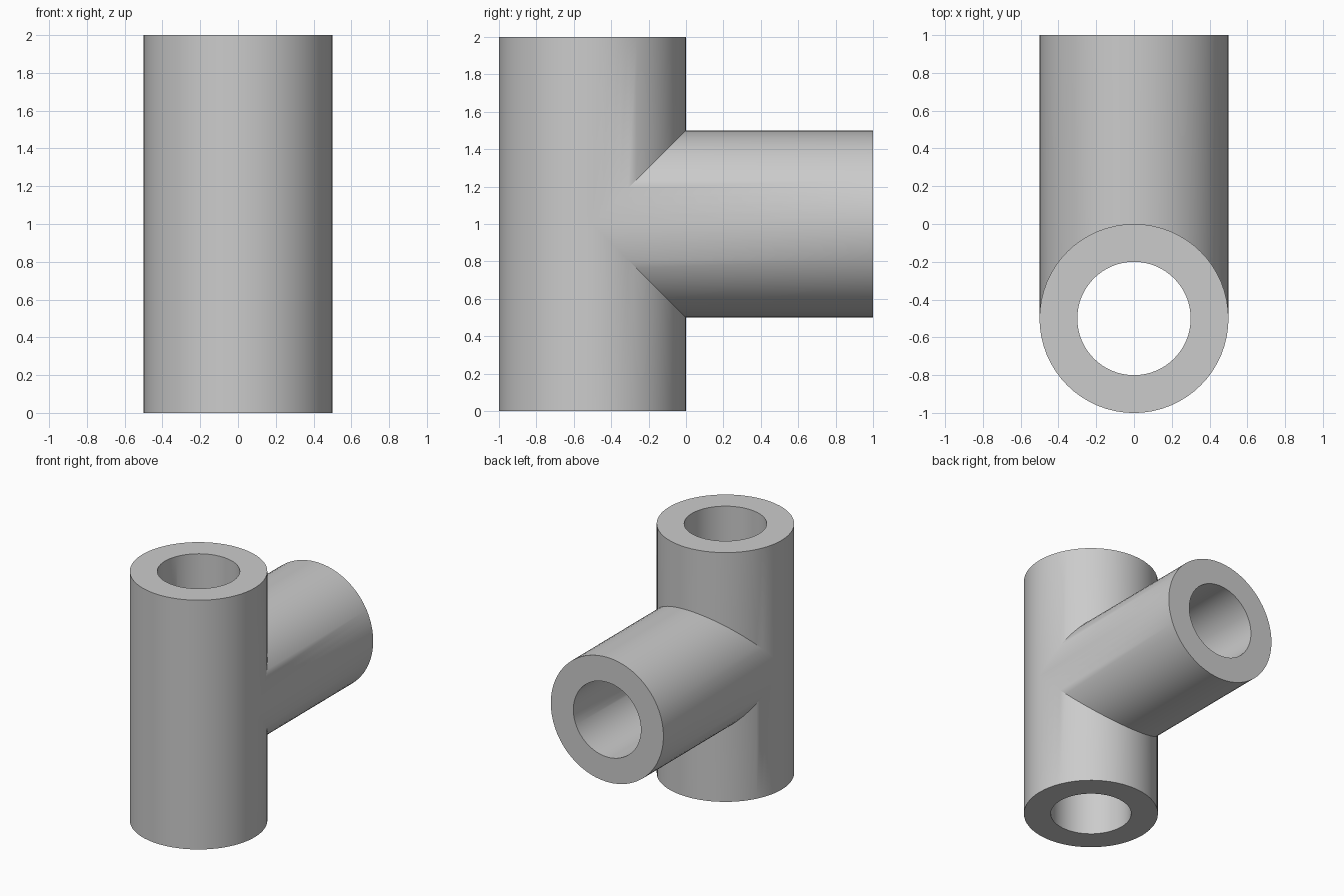
import bpy, bmesh, math

cube = bpy.data.objects.get("Cube")
if cube:
    bpy.data.objects.remove(cube, do_unlink=True)

OUTER, INNER = 0.5, 0.3
AXIS_Y, BRANCH_Z = -0.5, 1.0
HEIGHT, BRANCH_END = 2.0, 1.0
SEGMENTS = 64

grey = bpy.data.materials.new("plain grey")
grey.use_nodes = True
colour = (0.6, 0.6, 0.6, 1)
grey.diffuse_color = colour
grey.node_tree.nodes["Principled BSDF"].inputs["Base Color"].default_value = colour

bm = bmesh.new()


def bridge(ring_a, ring_b):
    """Join two equal closed rings with quads."""
    for i in range(SEGMENTS):
        j = (i + 1) % SEGMENTS
        bm.faces.new((ring_a[i], ring_a[j], ring_b[j], ring_b[i]))


def wall(radius):
    """Tee-shaped tube wall, mitred where branch meets run; returns its open rims."""
    angles = [math.tau * i / SEGMENTS for i in range(SEGMENTS)]
    points = [(radius * math.cos(a), radius * math.sin(a)) for a in angles]

    def run_ring(z_at):
        return [bm.verts.new((c, AXIS_Y + s, z_at(max(0, s)))) for c, s in points]

    def branch_ring(y_at):
        return [bm.verts.new((c, y_at(abs(s)), BRANCH_Z + s)) for c, s in points]

    bottom = run_ring(lambda d: 0)
    top = run_ring(lambda d: HEIGHT)
    end = branch_ring(lambda d: BRANCH_END)
    bridge(bottom, run_ring(lambda d: BRANCH_Z - d))
    bridge(run_ring(lambda d: BRANCH_Z + d), top)
    bridge(branch_ring(lambda d: AXIS_Y + d), end)
    return bottom, top, end


# Outer and inner walls, closed by flat rims at the three openings
for outer_rim, inner_rim in zip(wall(OUTER), wall(INNER)):
    bridge(outer_rim, inner_rim)

# Weld the mitre seams
bmesh.ops.remove_doubles(bm, verts=bm.verts, dist=0.0001)
bmesh.ops.recalc_face_normals(bm, faces=bm.faces)

mesh = bpy.data.meshes.new("pipe_tee")
bm.to_mesh(mesh)
bm.free()
mesh.materials.append(grey)
pipe_tee = bpy.data.objects.new("pipe_tee", mesh)
bpy.context.collection.objects.link(pipe_tee)

bpy.ops.object.select_all(action="DESELECT")
pipe_tee.select_set(True)
bpy.context.view_layer.objects.active = pipe_tee
bpy.ops.object.shade_smooth_by_angle(angle=math.radians(30))
